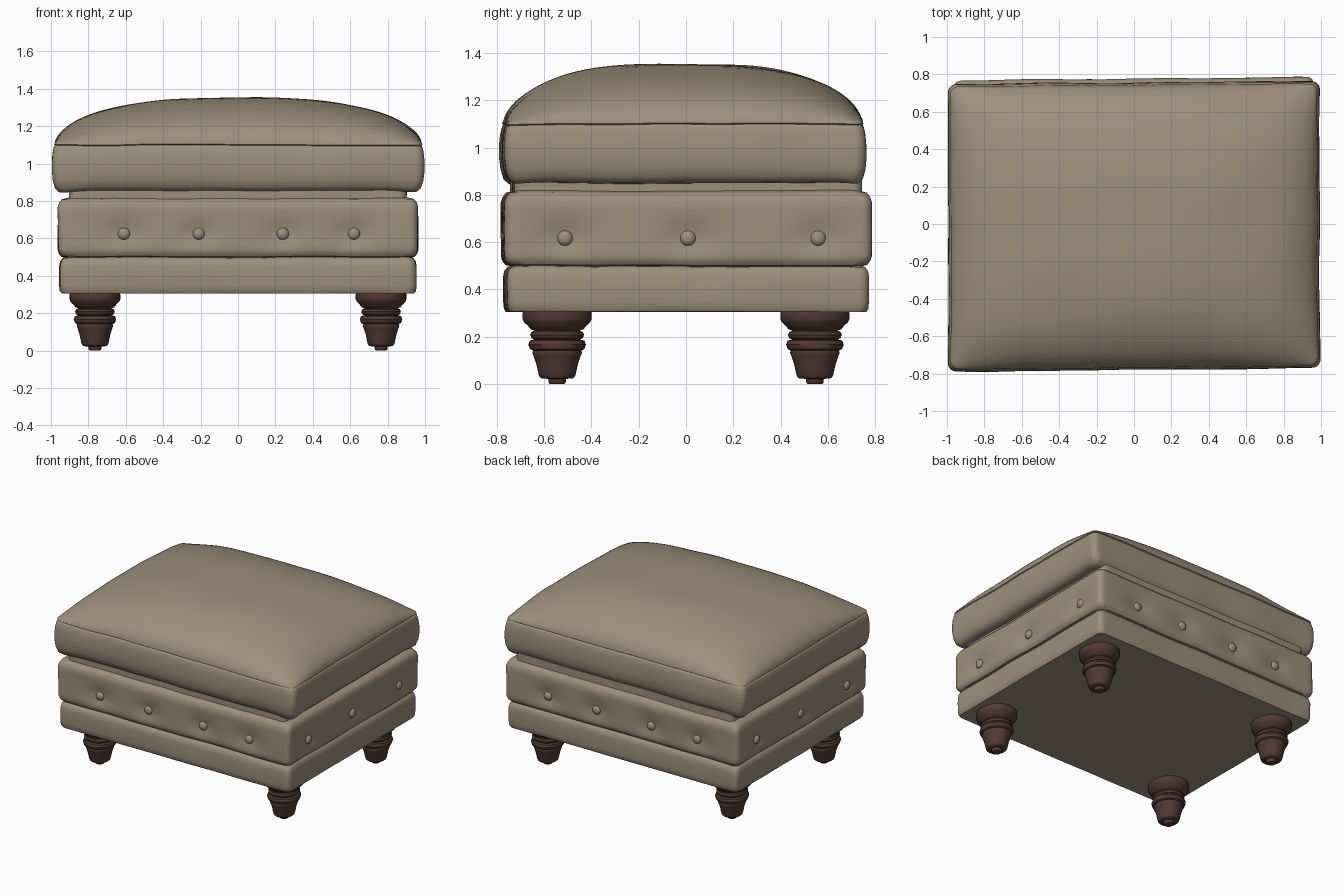
import bpy, bmesh, math
from mathutils import Vector, noise

if "Cube" in bpy.data.objects:
    bpy.data.objects.remove(bpy.data.objects["Cube"])


def material(name, rgb):
    m = bpy.data.materials.new(name)
    m.diffuse_color = (*rgb, 1)
    m.use_nodes = True
    m.node_tree.nodes["Principled BSDF"].inputs["Base Color"].default_value = m.diffuse_color
    return m


TAN = material("tan leather", (0.34, 0.275, 0.195))
WOOD = material("dark brown wood", (0.085, 0.042, 0.035))


def finish(name, bm, mat, angle=40):
    bmesh.ops.recalc_face_normals(bm, faces=bm.faces)
    me = bpy.data.meshes.new(name)
    bm.to_mesh(me)
    bm.free()
    ob = bpy.data.objects.new(name, me)
    bpy.context.collection.objects.link(ob)
    me.materials.append(mat)
    bpy.ops.object.select_all(action='DESELECT')
    ob.select_set(True)
    bpy.context.view_layer.objects.active = ob
    bpy.ops.object.shade_smooth_by_angle(angle=math.radians(angle))
    return ob


def ring(a, b, r, n=48, arc=5):
    """Rounded rectangle outline with evenly sampled straight sides."""
    corners = [(a - r, b - r, 0), (r - a, b - r, 90), (r - a, r - b, 180), (a - r, r - b, 270)]
    pts = []
    for i, (cx, cy, start) in enumerate(corners):
        for k in range(arc + 1):
            t = math.radians(start + 90 * k / arc)
            pts.append(Vector((cx + r * math.cos(t), cy + r * math.sin(t), 0)))
        nx, ny, ns = corners[(i + 1) % 4]
        t = math.radians(ns)
        end = Vector((nx + r * math.cos(t), ny + r * math.sin(t), 0))
        first = pts[-1].copy()
        pts += [first.lerp(end, k / n) for k in range(1, n)]
    return pts


def loft(bm, rows, cap_top=True):
    loops = [[bm.verts.new(p) for p in row] for row in rows]
    n = len(loops[0])
    for lo, hi in zip(loops, loops[1:]):
        for i in range(n):
            bm.faces.new((lo[i], lo[(i + 1) % n], hi[(i + 1) % n], hi[i]))
    bm.faces.new(loops[0][::-1])
    if cap_top:
        bm.faces.new(loops[-1])
    return loops


def shape(p, wobble=0.004):
    """Slight hand-stuffed unevenness and skew."""
    p.y += 0.009 * p.x
    d = noise.noise_vector(p * 3.0) * wobble
    return p + Vector((d.x, d.y, d.z * 0.8))


def slab(name, a, b, profile, r=0.04, dents=()):
    rows = []
    for inset, z in profile:
        row = []
        for p in ring(a - inset, b - inset, r):
            p.z = z
            for c, axis in dents:      # pull the padding in around each button
                q = p - c
                q[axis] *= 0.3
                side = q.y if axis == 1 else q.x
                along = q.x if axis == 1 else q.y
                g = math.exp(-(along / 0.1) ** 2 - (q.z / 0.07) ** 2 - (side / 0.06) ** 2)
                p[axis] -= math.copysign(0.02 * g, c[axis])
            row.append(shape(p, 0.002 if z < 0.32 else 0.006))
        rows.append(row)
    bm = bmesh.new()
    loft(bm, rows)
    return finish(name, bm, TAN)


# Button positions, repeated on the opposite side by a half turn
A, B = 0.962, 0.776
buttons = []
for s in (1, -1):
    buttons += [(Vector((s * x, -s * B, 0.625)), 1) for x in (-0.61, -0.21, 0.24, 0.62)]
    buttons += [(Vector((s * A, s * y, 0.617)), 0) for y in (-0.52, 0.0, 0.55)]

# Base rail
slab("base_rail", 0.953, 0.767, [(0.012, 0.306), (0.003, 0.32), (0, 0.35), (0, 0.40), (0, 0.45),
                                 (0.006, 0.478), (0.02, 0.495), (0.05, 0.502)])
# Tufted middle band
band = [(0.05, 0.498), (0.02, 0.503), (0.006, 0.52)]
band += [(0, 0.54 + 0.025 * i) for i in range(10)] + [(0.008, 0.79), (0.022, 0.808), (0.06, 0.818)]
slab("button_band", A, B, band, dents=buttons)
# Recessed deck under the cushion
slab("deck", 0.90, 0.735, [(0, 0.80), (0, 0.87)])

# Buttons
for i, (c, axis) in enumerate(buttons):
    bm = bmesh.new()
    bmesh.ops.create_uvsphere(bm, u_segments=20, v_segments=12, radius=0.032)
    c = c.copy()
    c[axis] -= math.copysign(0.018, c[axis])
    c.y += 0.009 * c.x
    for v in bm.verts:
        v.co[axis] *= 0.65
        v.co += c
    finish(f"button_{i + 1}", bm, TAN)

# Cushion: bulging side wall, seam groove, then domed top
a, b, cy = 0.993, 0.768, -0.012
wall = [(0.13, 0.85), (0.075, 0.838), (0.04, 0.845), (0.018, 0.87), (0.006, 0.91), (0, 0.96),
        (0, 1.01), (0.003, 1.05), (0.009, 1.082), (0.014, 1.094), (0.02, 1.097), (0.012, 1.102)]
rows = []
for inset, z in wall:
    row = []
    for p in ring(a - inset, b - inset, 0.045):
        low = max(0, (0.96 - z) / 0.12)
        p.z = z + low * (0.012 - 0.03 * max(0, (abs(p.x) / a) ** 6 + (abs(p.y) / b) ** 6 - 1))
        p.y += cy
        row.append(shape(p, 0.007))
    rows.append(row)
da, db = a - 0.012, b - 0.012
for k in range(1, 24):
    s = 1 - (k / 24) ** 1.7
    row = []
    for p in ring(da, db, 0.045):
        p *= s
        u, v = abs(p.x) / da, abs(p.y) / db
        p.z = 1.102 + 0.252 * (1 - u ** 2.6) ** 0.54 * (1 - v ** 2.9) ** 0.58
        p.y += cy
        row.append(shape(p, 0.007))
    rows.append(row)
bm = bmesh.new()
loft(bm, rows)
finish("seat_cushion", bm, TAN, 50)

# Turned legs
LEG = [(0.14, 0.32), (0.146, 0.30), (0.146, 0.275), (0.14, 0.262), (0.122, 0.245), (0.112, 0.232),
       (0.095, 0.226), (0.108, 0.221), (0.114, 0.208), (0.108, 0.194), (0.096, 0.189),
       (0.115, 0.184), (0.122, 0.167), (0.115, 0.148), (0.102, 0.142), (0.105, 0.132),
       (0.099, 0.118), (0.088, 0.085), (0.078, 0.04), (0.074, 0.03), (0.066, 0.024),
       (0.038, 0.022), (0.036, 0.006), (0.03, 0.0)]
for sx, nx in ((-1, "left"), (1, "right")):
    for sy, ny in ((-1, "front"), (1, "back")):
        bm = bmesh.new()
        rows = [[Vector((0.765 * sx + 0.93 * r * math.cos(t), 0.545 * sy + r * math.sin(t), z))
                 for t in (math.tau * i / 32 for i in range(32))] for r, z in LEG]
        loft(bm, rows)
        finish(f"{ny}_{nx}_leg", bm, WOOD)
